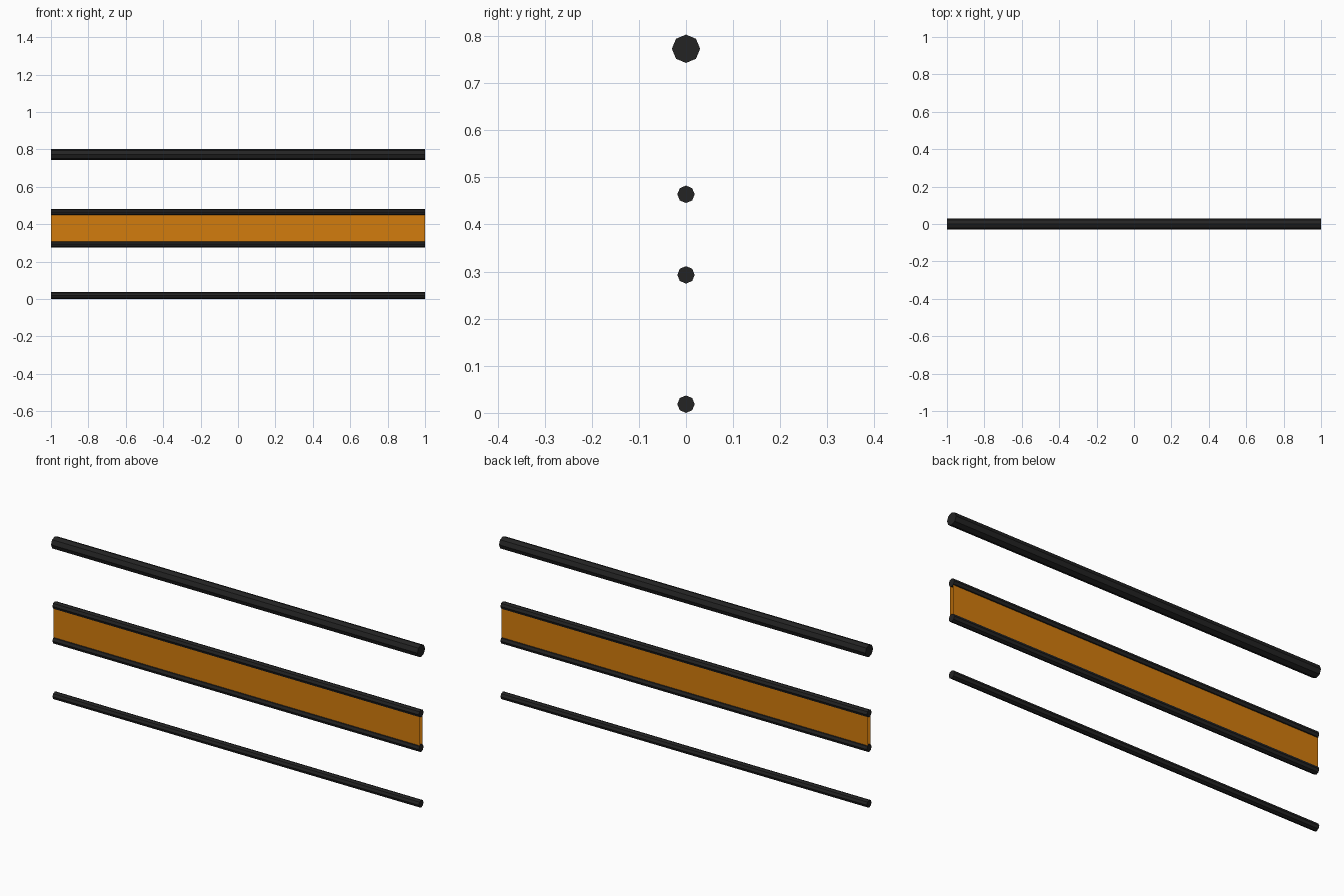
import bpy, bmesh, math
from mathutils import Matrix

if "Cube" in bpy.data.objects:
    bpy.data.objects.remove(bpy.data.objects["Cube"])


def material(name, rgb):
    m = bpy.data.materials.new(name)
    m.diffuse_color = (*rgb, 1)
    m.use_nodes = True
    m.node_tree.nodes["Principled BSDF"].inputs["Base Color"].default_value = m.diffuse_color
    return m


black = material("black", (0.017, 0.017, 0.017))
orange = material("orange", (0.65, 0.20, 0.004))


def finish(name, bm, mat):
    me = bpy.data.meshes.new(name)
    bm.to_mesh(me)
    bm.free()
    me.materials.append(mat)
    ob = bpy.data.objects.new(name, me)
    bpy.context.collection.objects.link(ob)


# Eight-sided bar running along x
def bar(name, z, r):
    bm = bmesh.new()
    bmesh.ops.create_cone(bm, cap_ends=True, segments=8, radius1=r, radius2=r, depth=2,
                          matrix=Matrix.Translation((0, 0, z)) @ Matrix.Rotation(math.pi / 2, 4, 'Y'))
    finish(name, bm, black)


bar("top_rail", 0.773, 0.03)
bar("panel_upper_rail", 0.464, 0.0185)
bar("panel_lower_rail", 0.293, 0.0185)
bar("bottom_rail", 0.0185, 0.0185)

# Hollow panel between the middle rails, open at both ends
bm = bmesh.new()
bmesh.ops.create_cube(bm, size=1, matrix=Matrix.Translation((0, 0, 0.3785))
                      @ Matrix.Diagonal((2, 0.018, 0.171, 1)))
ends = [f for f in bm.faces if abs(f.normal.x) > 0.9]
bmesh.ops.delete(bm, geom=ends, context='FACES_ONLY')
finish("panel", bm, orange)
